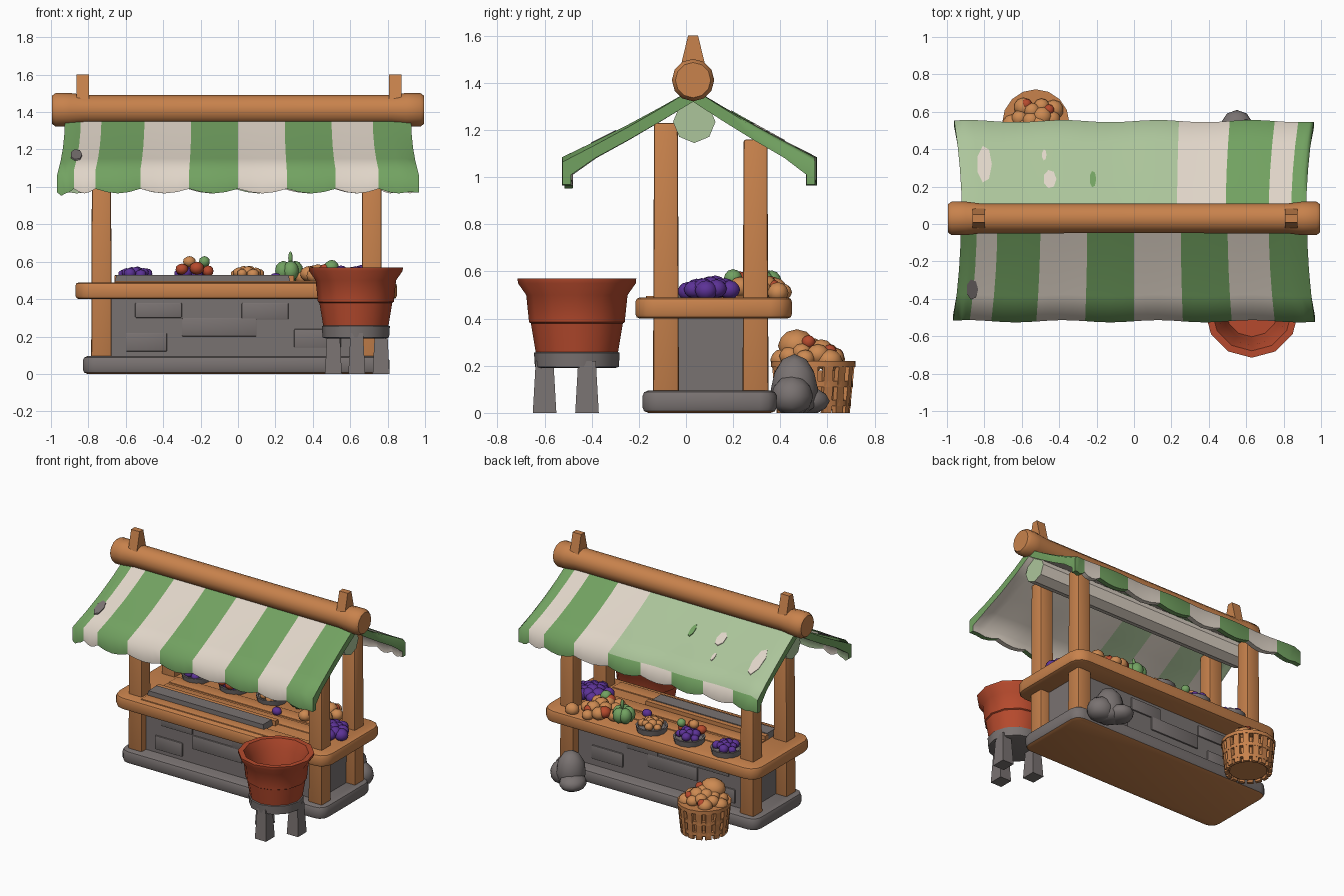
import bpy, bmesh, math, random
from mathutils import Matrix

if "Cube" in bpy.data.objects:
    bpy.data.objects.remove(bpy.data.objects["Cube"])
random.seed(4)

def mat(name, r, g, b):
    m = bpy.data.materials.new(name)
    m.diffuse_color = [((c / 255 + .055) / 1.055) ** 2.4 for c in (r, g, b)] + [1]
    m.use_nodes = True
    m.node_tree.nodes["Principled BSDF"].inputs["Base Color"].default_value = m.diffuse_color
    return m

WOOD = mat("wood", 200, 130, 76)
GREEN = mat("green cloth", 114, 162, 97)
WHITE = mat("cream cloth", 224, 213, 200)
LIGHT = mat("pale green cloth", 172, 197, 155)
STONE = mat("grey stone", 121, 114, 113)
RED = mat("red clay", 182, 74, 45)
PURPLE = mat("purple fruit", 92, 50, 150)
TAN = mat("orange fruit", 205, 138, 82)

def finish(bm, name, *mats):
    bmesh.ops.recalc_face_normals(bm, faces=bm.faces)
    me = bpy.data.meshes.new(name)
    bm.to_mesh(me)
    bm.free()
    for m in mats:
        me.materials.append(m)
    ob = bpy.data.objects.new(name, me)
    bpy.context.collection.objects.link(ob)
    return ob

def add_box(bm, x0, x1, y0, y1, z0, z1, taper=1.0, bevel=0.0, corner=0.0):
    vs = bmesh.ops.create_cube(bm, size=1)["verts"]
    for v in vs:
        k = taper if v.co.z > 0 else 1
        v.co = ((x0 + x1) / 2 + v.co.x * (x1 - x0) * k,
                (y0 + y1) / 2 + v.co.y * (y1 - y0) * k,
                (z0 + z1) / 2 + v.co.z * (z1 - z0))
    es = {e for v in vs for e in v.link_edges}
    if corner:  # round the upright corners first
        up = [e for e in es if abs(e.verts[0].co.z - e.verts[1].co.z) > .01]
        bmesh.ops.bevel(bm, geom=up, offset=corner, segments=3, affect='EDGES', profile=.5)
        es = {e for e in bm.edges if abs(e.verts[0].co.z - e.verts[1].co.z) < .001}
    if bevel:
        bmesh.ops.bevel(bm, geom=list(es), offset=bevel, segments=2, affect='EDGES', profile=.5)

def box(name, m, *a, **k):
    bm = bmesh.new()
    add_box(bm, *a, **k)
    return finish(bm, name, m)

def lathe(name, m, profile, n, loc, rot=None):
    """Closed rings of (radius, height), capped at both ends."""
    bm = bmesh.new()
    rings = [[bm.verts.new((r * math.cos(i * math.tau / n), r * math.sin(i * math.tau / n), z))
              for i in range(n)] for r, z in profile]
    for a, b in zip(rings, rings[1:]):
        for i in range(n):
            bm.faces.new((a[i], a[(i + 1) % n], b[(i + 1) % n], b[i]))
    bm.faces.new(rings[0])
    bm.faces.new(rings[-1])
    if rot:
        bmesh.ops.transform(bm, matrix=rot, verts=bm.verts)
    bmesh.ops.translate(bm, vec=loc, verts=bm.verts)
    return finish(bm, name, m)

def heap(name, m, blobs, sub=2):
    """Blobs are (x, y, z, rx, ry, rz); nothing goes below the ground."""
    bm = bmesh.new()
    for x, y, z, rx, ry, rz in blobs:
        for v in bmesh.ops.create_icosphere(bm, subdivisions=sub, radius=1)["verts"]:
            v.co = (x + v.co.x * rx, y + v.co.y * ry, max(0, z + v.co.z * rz))
    return finish(bm, name, m)

def pile(x, y, z, spread, n, r, h):
    out = []
    for i in range(n):
        a, d = i * 2.4, spread * math.sqrt((i + .3) / n)
        k = r * random.uniform(.85, 1.15)
        out.append((x + d * math.cos(a), y + d * math.sin(a), z + h * (1 - (d / spread) ** 2), k, k, k * .9))
    return out

# Stone footing with a wooden underside, wall and raised blocks
base = box("stone_footing", STONE, -.83, .81, -.185, .385, 0, .095, bevel=.025, corner=.07)
base.data.materials.append(WOOD)
for p in base.data.polygons:
    p.material_index = int(p.normal.z < -.9)
box("stone_wall", STONE, -.70, .70, -.09, .29, .08, .42)
bm = bmesh.new()
for x0, x1, z0, z1 in ((-.3, .1, .2, .3), (-.6, -.38, .12, .22), (.02, .27, .29, .38), (.3, .55, .14, .24), (-.55, -.3, .3, .38)):
    add_box(bm, x0, x1, -.1, .3, z0, z1, bevel=.006)
finish(bm, "raised_wall_blocks", STONE)

# Posts and counter
for sx, x in (("left", -.73), ("right", .715)):
    for sy, y, top in (("front", -.085, 1.23), ("back", .295, 1.16)):
        box(f"{sy}_{sx}_post", WOOD, x - .055, x + .055, y - .055, y + .055, .08, top, taper=.92, bevel=.01)
box("counter", WOOD, -.87, .85, -.215, .45, .40, .49, bevel=.02, corner=.09)
bm = bmesh.new()
for y in (-.17, .03, .15):
    add_box(bm, -.66, .64, y, y + .1, .47, .497, bevel=.005)
finish(bm, "counter_planks", WOOD)
box("grey_tray", STONE, -.66, .28, -.1, .0, .485, .53, taper=.98)
box("tray_back_rail", WOOD, -.66, .3, .0, .035, .485, .525)

# Ridge log, pegs and the beam under the cloth
alongx = Matrix.Rotation(math.pi / 2, 4, 'Y')
lathe("ridge_log", WOOD, [(.075, -.995), (.09, -.975), (.09, -.9), (.08, -.82), (.079, 0), (.08, .82), (.09, .9), (.09, .975), (.075, .995)],
      12, (0, .03, 1.412), alongx)
for s, x in (("left", -.83), ("right", .84)):
    peg = box(s + "_peg", WOOD, x - .034, x + .034, -.03, .09, 1.44, 1.602)
    for v in peg.data.vertices:
        if v.co.z > 1.5:
            v.co.y = .03 + (v.co.y - .03) * .35
beam = lathe("under_ridge_beam", WHITE, [(.09, -.88), (.09, .88)], 8, (0, .035, 1.235), alongx)
beam.data.materials.append(LIGHT)
for p in beam.data.polygons:
    p.material_index = int(abs(p.normal.x) > .9)

# Awning: striped slopes with a hanging scalloped fringe
def slope_z(t):
    return 1.375 - .29 * t - .008 * math.sin(t * math.pi)

def awning(name, yend, bounds, pale_to):
    n, ysign = 4, (1 if yend > .03 else -1)
    cols = []                      # (x, stripe, position within stripe)
    for s, (a, b) in enumerate(zip(bounds, bounds[1:])):
        cols += [(a + (b - a) * i / n, s, i / n) for i in range(n)]
    cols.append((bounds[-1], len(bounds) - 2, 1))
    bm = bmesh.new()
    rows, layers = 6, []
    for thick in (0, 1):
        grid = []
        for x, s, f in cols:
            line = []
            for j in range(rows):
                t = min(j / (rows - 2), 1)
                z, y = slope_z(t), .03 + (yend - .03) * t
                if j == rows - 1:  # fringe bottom
                    z = .99 - .025 * math.sin(f * math.pi)
                y -= ysign * (.035 * thick if t == 1 else 0)
                y += .006 * t * math.sin(x * 13)
                z -= thick * (.055 if j < rows - 1 else 0)
                z -= .02 * (abs(x) > .9) * t
                line.append(bm.verts.new((x * (1 + .045 * t * t), y, z)))
            grid.append(line)
        layers.append(grid)
    o, u = layers
    C, R = len(cols) - 1, rows - 1
    for i in range(C):
        s = cols[i][1]
        for j in range(R):
            f = bm.faces.new((o[i][j], o[i + 1][j], o[i + 1][j + 1], o[i][j + 1]))
            f.material_index = 2 if cols[i][0] < pale_to - .01 and j < R - 1 else s % 2
            f = bm.faces.new((u[i][j], u[i + 1][j], u[i + 1][j + 1], u[i][j + 1]))
            f.material_index = 2 if s % 2 == 0 and cols[i][0] < .2 else 1
        for j in (0, R):
            bm.faces.new((o[i][j], o[i + 1][j], u[i + 1][j], u[i][j])).material_index = s % 2
    for i in (0, C):
        for j in range(R):
            bm.faces.new((o[i][j], o[i][j + 1], u[i][j + 1], u[i][j]))
    return finish(bm, name, GREEN, WHITE, LIGHT)

awning("front_awning", -.52, [-.925, -.84, -.73, -.5, -.25, 0, .25, .5, .72, .925], -2)
awning("back_awning", .55, [-.92, -.73, -.5, -.26, -.02, .23, .49, .72, .84, .92], .23)

# Cloth patches: thin plates lying on the slopes
def patch(name, m, x, y, rx, ry, yend):
    bm = bmesh.new()
    lo, hi = [], []
    for i in range(7):
        a = i * math.tau / 7
        py = y + ry * math.sin(a)
        z = slope_z((py - .03) / (yend - .03))
        px = x + rx * math.cos(a)
        lo.append(bm.verts.new((px, py, z - .003)))
        hi.append(bm.verts.new((px, py, z + .006)))
    bm.faces.new(lo)
    bm.faces.new(hi)
    for i in range(7):
        k = (i + 1) % 7
        bm.faces.new((lo[i], lo[k], hi[k], hi[i]))
    finish(bm, name, m)

patch("grey_patch", STONE, -.865, -.35, .032, .055, -.52)
patch("large_cream_patch", WHITE, -.8, .32, .04, .1, .55)
patch("small_cream_patch", WHITE, -.45, .24, .035, .05, .55)
patch("top_cream_patch", WHITE, -.48, .37, .012, .03, .55)
patch("green_patch", GREEN, -.22, .24, .018, .045, .55)

# Bowls of produce along the back of the counter
for i, (x, m) in enumerate(((-.55, PURPLE), (-.25, PURPLE), (.05, TAN))):
    lathe(f"bowl_{i + 1}", STONE, [(.098, .48), (.108, .53), (.095, .53), (.09, .52)], 12, (x, .32, 0))
    heap(f"bowl_fruit_{i + 1}", m, pile(x, .32, .53, .075, 11, .03, .035 if i == 1 else .02))
heap("red_bowl_fruit", RED, [(-.3, .25, .56, .035, .035, .03), (-.22, .23, .565, .04, .04, .035), (-.16, .27, .55, .03, .03, .03)])
heap("orange_bowl_fruit", TAN, [(-.26, .28, .6, .035, .035, .03)])
heap("pale_bowl_fruit", GREEN, [(-.18, .31, .6, .03, .03, .03)])

# Loose heap at the right end of the counter
heap("green_gourd", GREEN, [(.27 + .035 * math.cos(a), .33 + .035 * math.sin(a), .55, .045, .045, .055) for a in (0, 1.26, 2.51, 3.77, 5.03)] + [(.28, .33, .62, .012, .012, .035), (.5, .2, .57, .04, .04, .04)])
heap("orange_heap", TAN, pile(.46, .28, .51, .14, 12, .045, .04) + [(.64, .39, .51, .05, .045, .045)])
heap("red_heap", RED, [(.4, .36, .54, .045, .045, .04), (.47, .2, .55, .04, .04, .04), (.52, .37, .53, .035, .035, .035)])
heap("purple_heap", PURPLE, pile(.68, .105, .515, .1, 16, .046, .025) + [(.2, .16, .51, .035, .03, .03), (.55, .1, .54, .04, .04, .04)])

# Red clay tub on a three-legged stand
TUB = (.63, -.463, 0)
lathe("red_tub", RED, [(.165, .2), (.175, .26), (.195, .38), (.203, .385), (.215, .5), (.25, .55), (.252, .57), (.215, .57),
                       (.185, .5), (.16, .36), (.14, .27)], 12, TUB)
lathe("stand_ring", STONE, [(.16, .19), (.178, .195), (.182, .255), (.165, .262)], 12, TUB)
bm = bmesh.new()
for x, y in ((.51, -.42), (.765, -.42), (.635, -.6)):
    add_box(bm, x - .045, x + .045, y - .05, y + .05, 0, .22, taper=.75)
finish(bm, "stand_legs", STONE)

# Slatted basket with its pile
BX, BY = -.525, .54
lathe("basket_core", WOOD, [(.125, .01), (.15, .18)], 14, (BX, BY, 0))
bm = bmesh.new()
for i in range(16):
    before = set(bm.verts)
    add_box(bm, -.02, .02, -.012, .012, 0, .215)
    vs = [v for v in bm.verts if v not in before]
    for v in vs:
        v.co.y += .143 + .1 * v.co.z
    bmesh.ops.rotate(bm, verts=vs, matrix=Matrix.Rotation(i * math.tau / 16, 3, 'Z'))
bmesh.ops.translate(bm, vec=(BX, BY, 0), verts=bm.verts)
finish(bm, "basket_slats", WOOD)
for i, (z, r) in enumerate(((.03, .153), (.11, .161), (.195, .172))):
    lathe(f"basket_hoop_{i + 1}", WOOD, [(r - .02, z), (r + .008, z), (r + .008, z + .025), (r - .02, z + .025)], 16, (BX, BY, 0))
heap("basket_fruit", TAN, pile(BX, BY - .01, .215, .13, 18, .048, .06) + [(BX - .02, .47, .285, .09, .08, .07)])
heap("basket_red_fruit", RED, [(BX + .07, BY + .07, .26, .03, .03, .03), (BX - .05, BY + .1, .245, .03, .03, .03), (BX + .05, BY - .02, .3, .03, .03, .03)])

# Rocks beside the footing
heap("rocks", STONE, [(.6, .46, .1, .1, .1, .15), (.55, .51, .05, .09, .1, .06), (.66, .45, .07, .1, .09, .09)])

# Smooth the rounded forms, keep hard edges; the cloth folds softly
def smooth(angle, keep):
    for ob in bpy.data.objects:
        ob.select_set(keep(ob))
        if keep(ob):
            bpy.context.view_layer.objects.active = ob
    bpy.ops.object.shade_smooth_by_angle(angle=math.radians(angle))

smooth(40, lambda ob: "awning" not in ob.name)
smooth(68, lambda ob: "awning" in ob.name)
